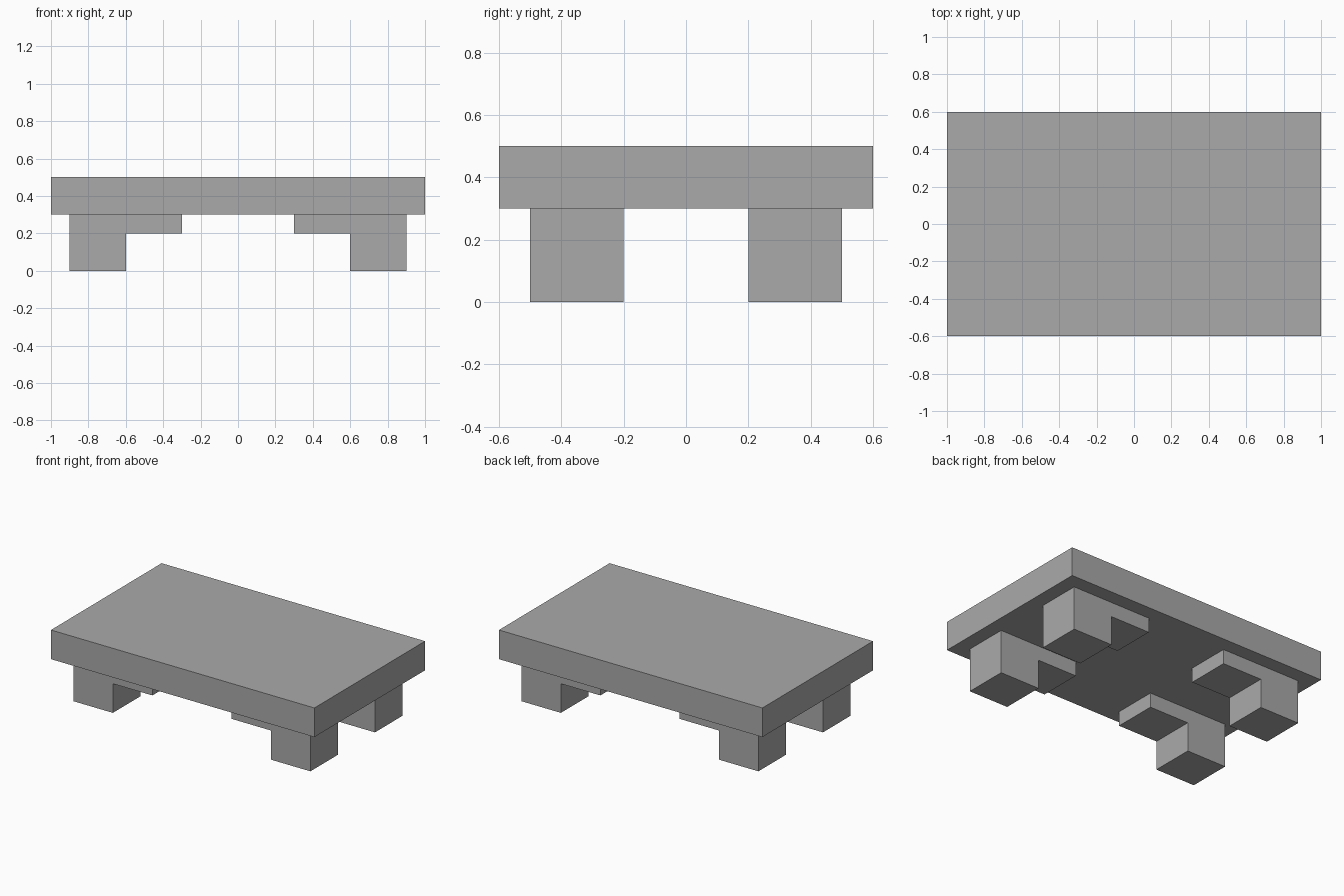
import bpy
import bmesh

cube = bpy.data.objects.get("Cube")
if cube:
    bpy.data.objects.remove(cube, do_unlink=True)

# Single plain grey
grey = bpy.data.materials.new("plain_grey")
grey.use_nodes = True
colour = (0.4, 0.4, 0.4, 1)
grey.diffuse_color = colour
grey.node_tree.nodes["Principled BSDF"].inputs["Base Color"].default_value = colour


def extrude_profile(name, profile, y0, y1):
    """Extrude an x-z outline along y into a solid object."""
    bm = bmesh.new()
    face = bm.faces.new([bm.verts.new((x, y0, z)) for x, z in profile])
    result = bmesh.ops.extrude_face_region(bm, geom=[face])
    moved = [v for v in result["geom"] if isinstance(v, bmesh.types.BMVert)]
    bmesh.ops.translate(bm, verts=moved, vec=(0, y1 - y0, 0))
    bmesh.ops.recalc_face_normals(bm, faces=bm.faces)
    mesh = bpy.data.meshes.new(name)
    bm.to_mesh(mesh)
    bm.free()
    mesh.materials.append(grey)
    obj = bpy.data.objects.new(name, mesh)
    bpy.context.collection.objects.link(obj)
    return obj


# Thick slab top
extrude_profile("table_top", [(-1, 0.3), (1, 0.3), (1, 0.5), (-1, 0.5)], -0.6, 0.6)

# Four legs, each with a shelf-like bracket reaching inward under the top
leg_outline = [(0.9, 0), (0.9, 0.3), (0.3, 0.3), (0.3, 0.2), (0.6, 0.2), (0.6, 0)]
for side, sx in (("left", 1), ("right", -1)):
    outline = [(sx * x, z) for x, z in leg_outline]
    for end, y0 in (("front", -0.5), ("back", 0.2)):
        extrude_profile(f"{end}_{side}_leg", outline, y0, y0 + 0.3)
